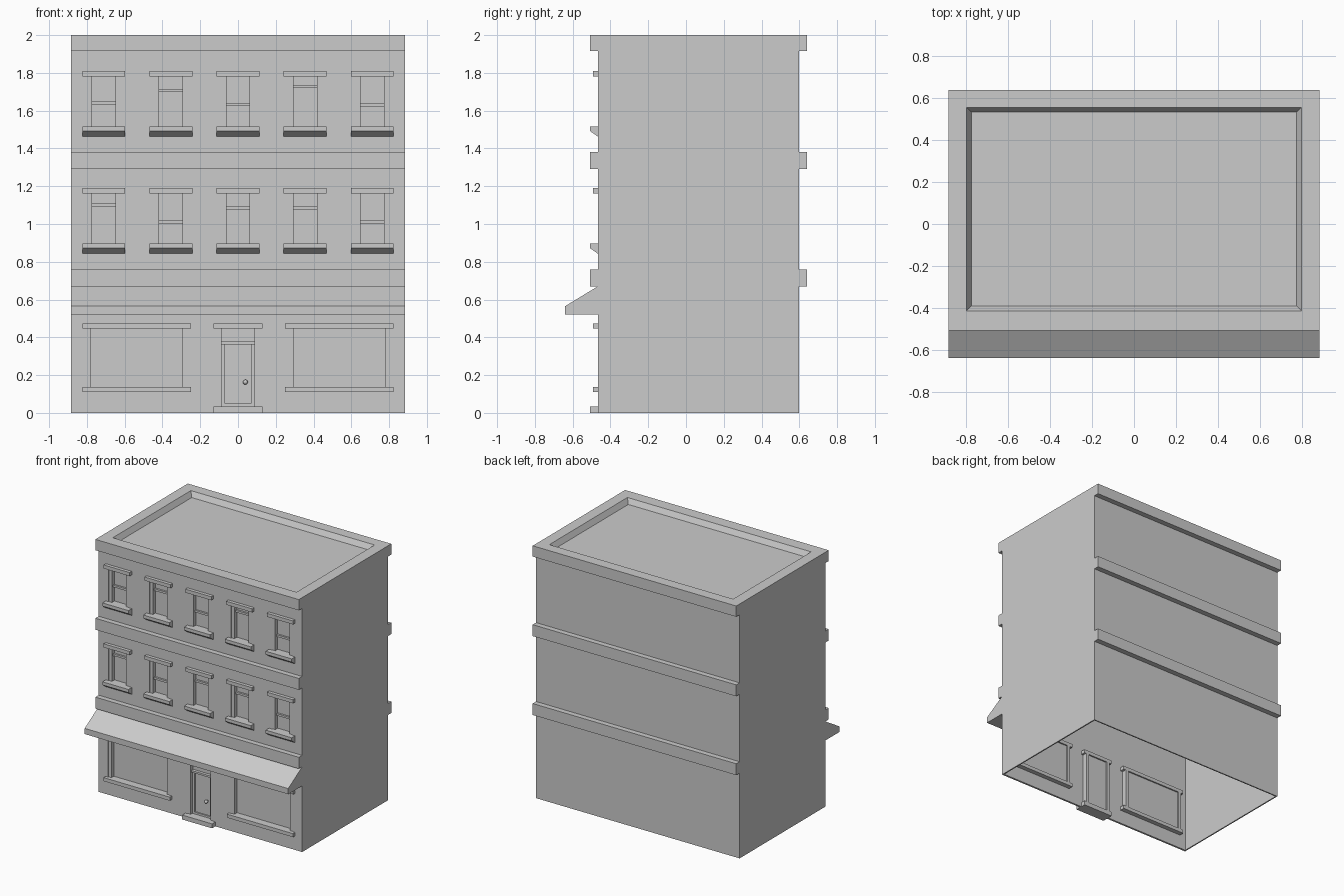
import bpy, bmesh, math

if "Cube" in bpy.data.objects:
    bpy.data.objects.remove(bpy.data.objects["Cube"])

W, FRONT, BACK = 0.885, -0.467, 0.598      # half width, wall planes
LIP, REAR = -0.508, 0.64                   # cornice faces
DEEP = -0.415                              # how far trim reaches behind the wall


def make(name, bm):
    bmesh.ops.recalc_face_normals(bm, faces=bm.faces)
    me = bpy.data.meshes.new(name)
    bm.to_mesh(me)
    bm.free()
    ob = bpy.data.objects.new(name, me)
    bpy.context.collection.objects.link(ob)
    return ob


def add_box(bm, x0, x1, y0, y1, z0, z1):
    vs = bmesh.ops.create_cube(bm, size=1)["verts"]
    for v in vs:
        v.co = ((x0 + x1) / 2 + v.co.x * (x1 - x0),
                (y0 + y1) / 2 + v.co.y * (y1 - y0),
                (z0 + z1) / 2 + v.co.z * (z1 - z0))


def boxes(name, *dims):
    bm = bmesh.new()
    for d in dims:
        add_box(bm, *d)
    return make(name, bm)


def prism(name, x0, x1, profile):
    """Extrude a (y, z) profile along x."""
    bm = bmesh.new()
    a = [bm.verts.new((x0, y, z)) for y, z in profile]
    b = [bm.verts.new((x1, y, z)) for y, z in profile]
    bm.faces.new(a)
    bm.faces.new(b)
    n = len(a)
    for i in range(n):
        bm.faces.new((a[i], a[(i + 1) % n], b[(i + 1) % n], b[i]))
    return make(name, bm)


def cut(target, cutter):
    m = target.modifiers.new("cut", "BOOLEAN")
    m.operation, m.solver, m.object = "DIFFERENCE", "EXACT", cutter
    bpy.context.view_layer.objects.active = target
    bpy.ops.object.modifier_apply(modifier=m.name)
    bpy.data.objects.remove(cutter)


# Opening layout: (centre x, half width, bottom, top)
centres = [-0.71, -0.355, 0, 0.355, 0.71]
rows = [(0.885, [1.10, 1.01, 1.085, 1.085, 1.01]),
        (1.505, [1.64, 1.707, 1.632, 1.727, 1.63])]
sash = [(x, 0.088, z, z + 0.277, bar) for z, bars in rows for x, bar in zip(centres, bars)]
shops = [(s * 0.536, 0.267, 0.125, 0.446) for s in (-1, 1)]
door = (0, 0.113, -0.05, 0.446)

# Hollow body, open at the bottom, with openings through the front wall
body = boxes("walls", (-W, W, FRONT, BACK, 0, 1.93))
cut(body, boxes("cavity", (-W + 0.01, W - 0.01, -0.452, BACK - 0.01, -0.2, 1.91)))
cut(body, boxes("openings", *[(o[0] - o[1], o[0] + o[1], -0.6, -0.43, o[2], o[3])
                              for o in sash + shops + [door]]))

# Roof parapet with sloped inner faces and sunken deck
bm = bmesh.new()
rings = [(W, LIP, REAR, 1.915), (W, LIP, REAR, 2.0),
         (0.799, -0.414, 0.556, 2.0), (0.776, -0.391, 0.533, 1.96)]
loops = [[bm.verts.new(p) for p in ((-w, a, z), (w, a, z), (w, b, z), (-w, b, z))]
         for w, a, b, z in rings]
for lo, hi in zip(loops, loops[1:]):
    for i in range(4):
        j = (i + 1) % 4
        bm.faces.new((lo[i], lo[j], hi[j], hi[i]))
bm.faces.new(loops[0])
bm.faces.new(loops[-1])
make("roof_parapet", bm)

# Floor bands, front and back
for i, z in enumerate((0.67, 1.29)):
    boxes(f"floor_band_{i}", (-W, W, LIP, FRONT, z, z + 0.09),
          (-W, W, BACK, REAR, z, z + 0.09))

# Awning
prism("awning", -W, W, [(FRONT, 0.52), (-0.64, 0.52), (-0.64, 0.565), (FRONT, 0.67)])


def surround(name, x, hw, z0, z1, over, jamb=0.026):
    """Lintel, two jambs and a recessed pane."""
    boxes(name + "_lintel", (x - hw - over, x + hw + over, -0.493, DEEP, z1, z1 + 0.028))
    boxes(name + "_jambs", *[(x + s * (hw - jamb / 2) - jamb / 2,
                              x + s * (hw - jamb / 2) + jamb / 2,
                              -0.463, DEEP, z0, z1) for s in (-1, 1)])
    boxes(name + "_pane", (x - hw + jamb, x + hw - jamb, -0.432, -0.426, z0, z1))


# Upper windows
for i, (x, hw, z0, z1, bar) in enumerate(sash):
    n = f"window_{i}"
    surround(n, x, hw, z0, z1, 0.025)
    prism(n + "_sill", x - 0.113, x + 0.113,
          [(DEEP, z0 + 0.012), (LIP, z0 + 0.012), (LIP, z0 - 0.013),
           (FRONT, z0 - 0.042), (DEEP, z0 - 0.042)])
    boxes(n + "_rail", (x - hw + 0.026, x + hw - 0.026, -0.447, -0.43,
                        bar - 0.008, bar + 0.008))

# Shop windows
for i, (x, hw, z0, z1) in enumerate(shops):
    n = f"shop_window_{i}"
    surround(n, x, hw, z0, z1, 0.021)
    boxes(n + "_sill", (x - hw - 0.021, x + hw + 0.021, -0.493, DEEP, 0.11, 0.138))

# Door with step, transom bar, leaf and knob
surround("door", 0, 0.113, 0.0, 0.446, 0.017)
boxes("door_step", (-0.13, 0.13, LIP, DEEP, 0, 0.035))
boxes("door_transom_bar", (-0.087, 0.087, -0.455, -0.43, 0.362, 0.377))
boxes("door_stiles", *[(s * 0.0775 - 0.0095, s * 0.0775 + 0.0095, -0.442, -0.43, 0.035, 0.362)
                       for s in (-1, 1)],
      (-0.068, 0.068, -0.442, -0.43, 0.035, 0.05))
bpy.ops.mesh.primitive_uv_sphere_add(segments=12, ring_count=8, radius=0.013,
                                     location=(0.039, -0.452, 0.163))
bpy.context.object.name = "door_knob"
bpy.ops.object.shade_smooth_by_angle()
boxes("door_knob_stem", (0.034, 0.044, -0.452, -0.43, 0.158, 0.168))
